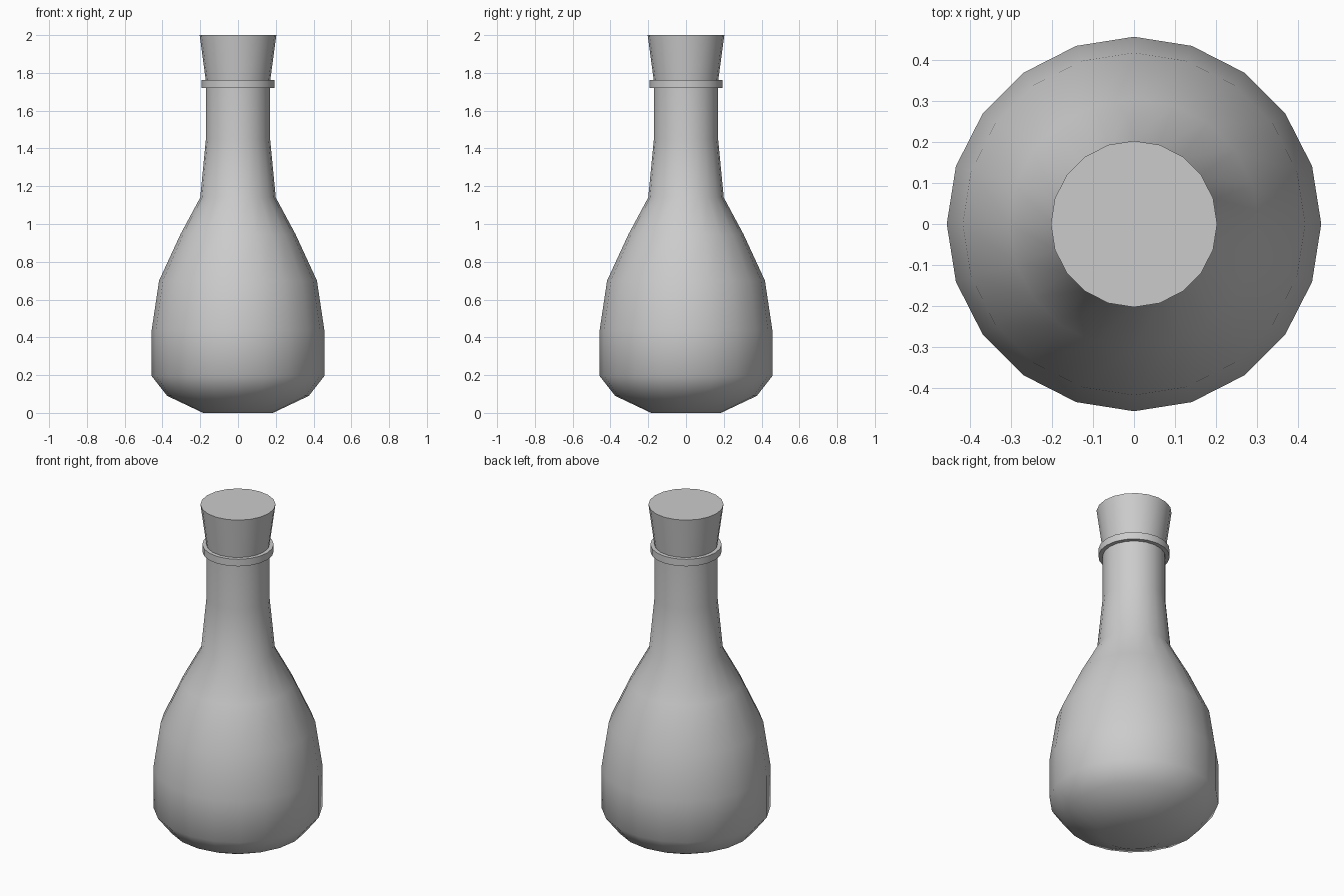
import bpy
import bmesh
from math import cos, sin, pi, radians

if "Cube" in bpy.data.objects:
    bpy.data.objects.remove(bpy.data.objects["Cube"])

SIDES = 20


def lathe(name, profile, smooth_angle):
    """Revolve (radius, height) points around z and cap both ends."""
    bm = bmesh.new()
    rings = [[bm.verts.new((r * cos(2 * pi * i / SIDES), r * sin(2 * pi * i / SIDES), z))
              for i in range(SIDES)] for r, z in profile]
    for low, high in zip(rings, rings[1:]):
        for i in range(SIDES):
            j = (i + 1) % SIDES
            bm.faces.new((low[i], low[j], high[j], high[i]))
    bm.faces.new(rings[0][::-1])
    bm.faces.new(rings[-1])
    mesh = bpy.data.meshes.new(name)
    bm.to_mesh(mesh)
    bm.free()
    obj = bpy.data.objects.new(name, mesh)
    bpy.context.collection.objects.link(obj)
    bpy.ops.object.select_all(action='DESELECT')
    obj.select_set(True)
    bpy.context.view_layer.objects.active = obj
    bpy.ops.object.shade_smooth_by_angle(angle=radians(smooth_angle))
    return obj


# Bottle: rounded base, belly, shoulder, neck and raised lip
lathe("bottle", [
    (0.185, 0.0), (0.375, 0.09), (0.457, 0.195), (0.457, 0.44),
    (0.418, 0.70), (0.305, 0.945), (0.20, 1.14), (0.17, 1.45),
    (0.17, 1.72), (0.193, 1.72), (0.193, 1.762), (0.168, 1.762),
], 45)

# Tapered stopper set into the lip
lathe("stopper", [(0.168, 1.74), (0.203, 2.0)], 30)
